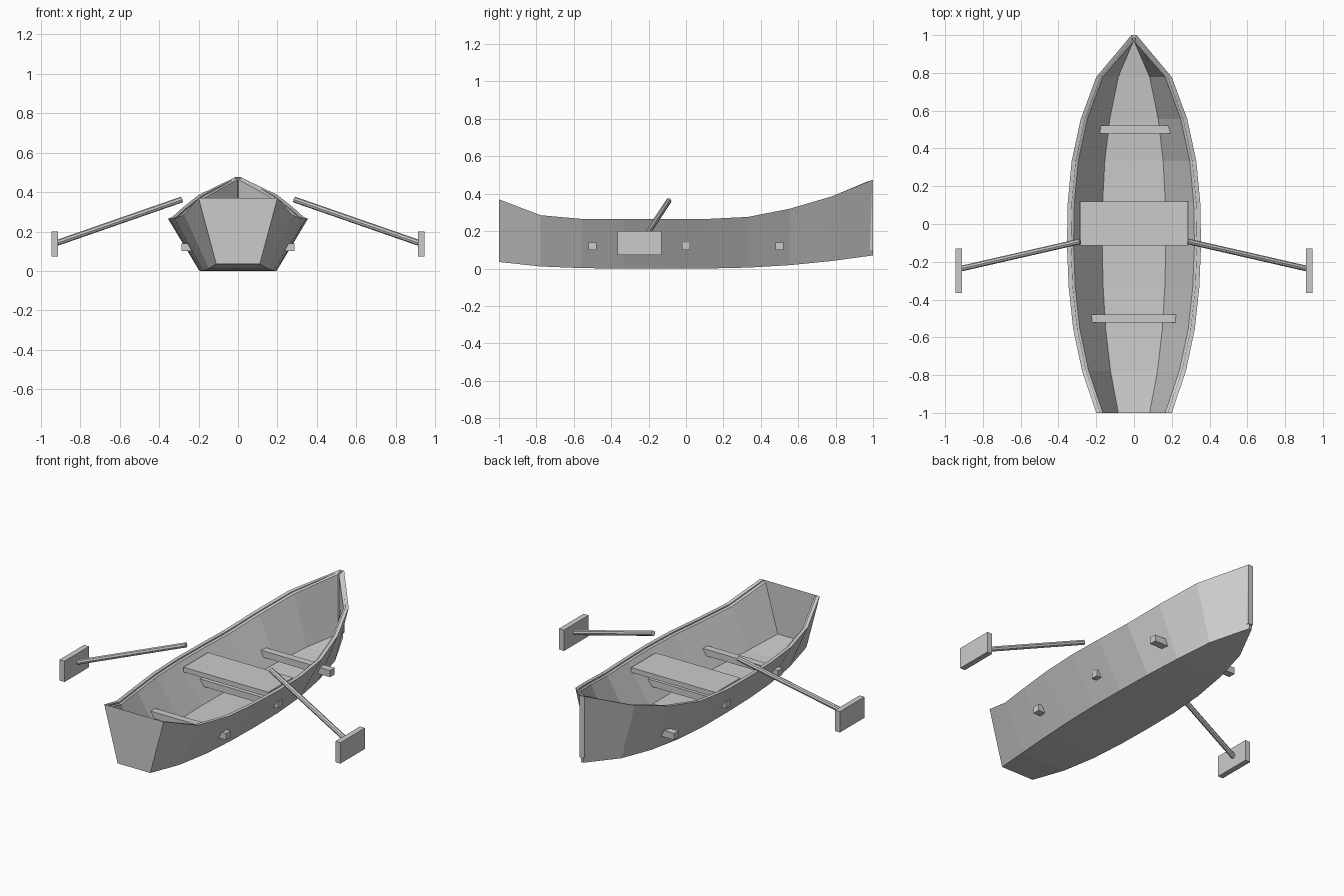
import bpy, bmesh
from mathutils import Vector

if "Cube" in bpy.data.objects:
    bpy.data.objects.remove(bpy.data.objects["Cube"])

# stations: y, half width at rim, keel height, rim height
W = [.2, .275, .322, .346, .355, .351, .33, .282, .2, .014]
ZB = [.035, .011, .002, 0, 0, 0, .005, .018, .04, .07]
ZT = [.37, .285, .265, .265, .265, .265, .276, .32, .385, .475]
STATIONS = [(-1 + 2 * i / 9, W[i], ZB[i], ZT[i]) for i in range(10)]


def finish(name, bm):
    bmesh.ops.recalc_face_normals(bm, faces=bm.faces)
    me = bpy.data.meshes.new(name)
    bm.to_mesh(me)
    bm.free()
    ob = bpy.data.objects.new(name, me)
    bpy.context.collection.objects.link(ob)
    return ob


def loft(name, rings, cap_start=True):
    bm = bmesh.new()
    vs = [[bm.verts.new(p) for p in r] for r in rings]
    n = len(rings[0])
    for a, b in zip(vs, vs[1:]):
        for i in range(n):
            j = (i + 1) % n
            bm.faces.new((a[i], a[j], b[j], b[i]))
    if cap_start:
        bm.faces.new(vs[0])
    bm.faces.new(vs[-1])
    return finish(name, bm)


def box(name, lo, hi):
    bm = bmesh.new()
    bmesh.ops.create_cube(bm, size=1)
    lo, hi = Vector(lo), Vector(hi)
    for v in bm.verts:
        v.co = (lo + hi) / 2 + v.co * (hi - lo)
    return finish(name, bm)


# hull: U-shaped section with wall thickness, lofted stern to bow
rings = []
for y, w, zb, zt in STATIONS:
    b = w * .55
    yi = min(y, .965)
    half = [(b, y, zb), (w, y, zt),
            (max(w - .035, .003), yi, zt - .012),
            (max(b - .027, .002), yi, zb + .03)]
    rings.append(half + [(-x, yy, z) for x, yy, z in reversed(half)])
loft("hull", rings, cap_start=False)

# flat transom closing the stern
bm = bmesh.new()
y, w, zb, zt = STATIONS[0]
bm.faces.new([bm.verts.new(p) for p in
              [(-w * .55, y, zb), (w * .55, y, zb), (w, y, zt), (-w, y, zt)]])
finish("transom", bm)

# gunwale rails
for s, side in ((-1, "left"), (1, "right")):
    rings = []
    for y, w, zb, zt in STATIONS:
        x2 = max(w - .022, .001)
        rings.append([(s * w, y, zt), (s * x2, y, zt), (s * x2, y, zt - .02)])
    loft("gunwale_" + side, rings)

# bow stem, seat and cross ribs
box("stem", (-.016, .985, .1), (.016, 1, .47))
box("seat", (-.285, -.115, .205), (.285, .12, .235))
for name, y in (("rear", -.5), ("middle", 0), ("front", .5)):
    box("rib_" + name, (-.285, y - .022, .1), (.285, y + .022, .14))

# oars: slanted shaft and upright blade
for s, side in ((-1, "left"), (1, "right")):
    a, b = Vector((s * .285, -.092, .362)), Vector((s * .915, -.236, .143))
    bpy.ops.mesh.primitive_cylinder_add(vertices=8, radius=.015, depth=(b - a).length,
                                        location=(a + b) / 2)
    shaft = bpy.context.object
    shaft.name = "oar_shaft_" + side
    shaft.rotation_euler = (b - a).to_track_quat('Z', 'Y').to_euler()
    box("oar_blade_" + side, (s * .928 - .017, -.365, .073), (s * .928 + .017, -.13, .2))
